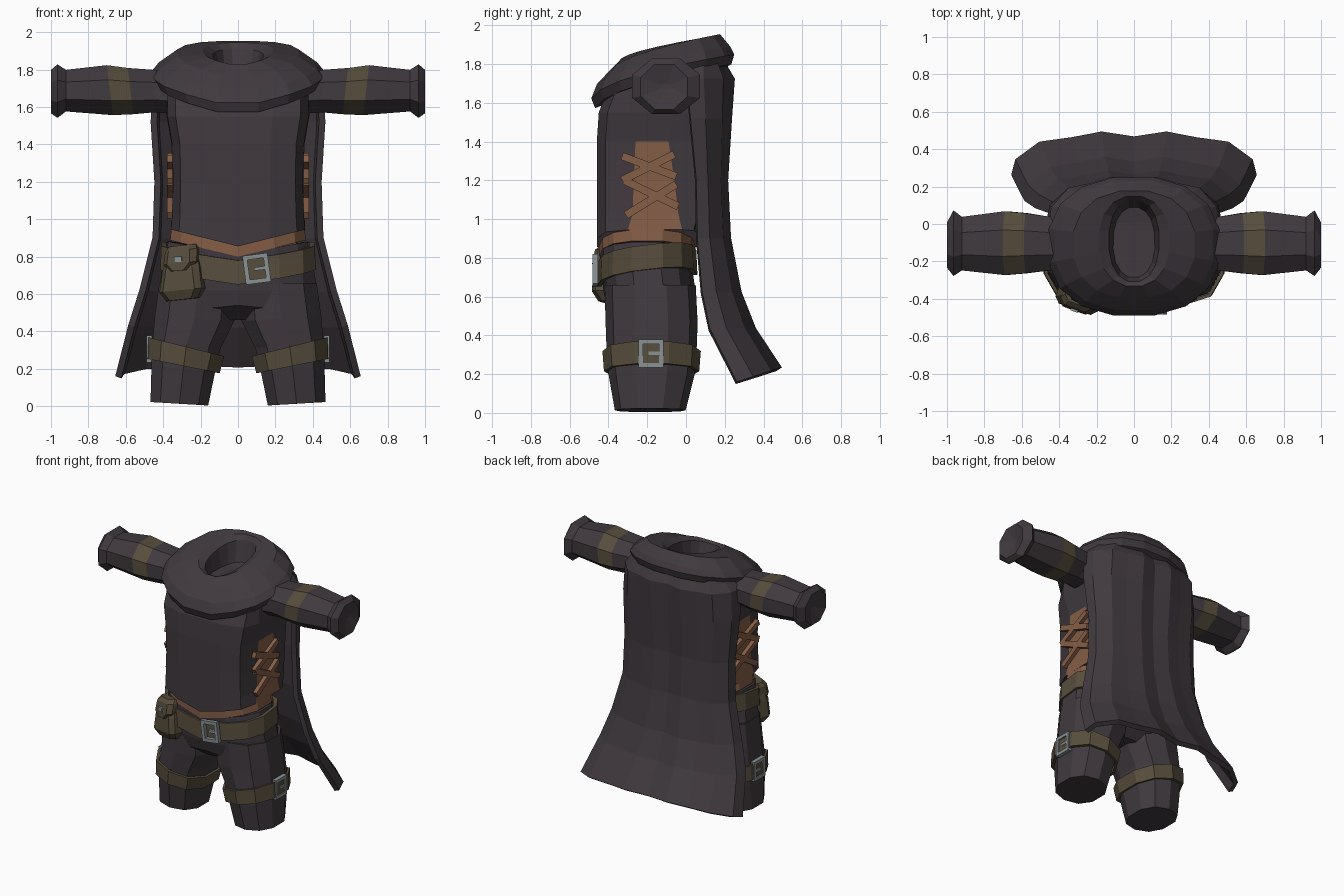
import bpy, bmesh, math
from mathutils import Matrix, Vector

if "Cube" in bpy.data.objects:
    bpy.data.objects.remove(bpy.data.objects["Cube"])


def material(name, rgb):
    m = bpy.data.materials.new(name)
    m.diffuse_color = (*rgb, 1)
    m.use_nodes = True
    m.node_tree.nodes["Principled BSDF"].inputs["Base Color"].default_value = m.diffuse_color
    return m


CLOTH = material("dark cloth", (0.052, 0.042, 0.049))
STRAP = material("olive strap", (0.094, 0.074, 0.045))
LEATHER = material("tan leather", (0.235, 0.112, 0.062))
METAL = material("grey metal", (0.25, 0.29, 0.30))


def finish(name, bm, *mats):
    bmesh.ops.recalc_face_normals(bm, faces=bm.faces)
    me = bpy.data.meshes.new(name)
    bm.to_mesh(me)
    bm.free()
    for m in mats:
        me.materials.append(m)
    ob = bpy.data.objects.new(name, me)
    bpy.context.collection.objects.link(ob)
    return ob


def loft(name, rings, mats, caps=True, rule=None, closed=True):
    """Skin a list of point rings; rule(row, column) picks the material."""
    bm = bmesh.new()
    rows = [[bm.verts.new(p) for p in r] for r in rings]
    n = len(rows[0])
    for i in range(len(rows) - 1):
        for j in range(n if closed else n - 1):
            k = (j + 1) % n
            f = bm.faces.new((rows[i][j], rows[i][k], rows[i + 1][k], rows[i + 1][j]))
            f.material_index = rule(i, j) if rule else 0
    if caps:
        bm.faces.new(rows[0])
        bm.faces.new(rows[-1])
    return finish(name, bm, *mats)


def oval(cx, rx, y0, y1, z, n=14, p=2.6):
    """Squared-off oval between y0 and y1; z is a number or a function of x, y."""
    pts = []
    for i in range(n):
        a = 2 * math.pi * (i + 0.5) / n
        c, s = math.cos(a), math.sin(a)
        x = cx + rx * math.copysign(abs(c) ** (2 / p), c)
        y = (y0 + y1) / 2 + (y1 - y0) / 2 * math.copysign(abs(s) ** (2 / p), s)
        pts.append((x, y, z(x, y) if callable(z) else z))
    return pts


def boxes(name, mat, parts):
    """parts: (matrix, size) pairs joined in one object."""
    bm = bmesh.new()
    for m, size in parts:
        bmesh.ops.create_cube(bm, size=1, matrix=m @ Matrix.Diagonal((*size, 1)))
    return finish(name, bm, mat)


def buckle(name, m, w, h):
    T = Matrix.Translation
    t = 0.024
    parts = [(m @ T((s * (w - t) / 2, 0, 0)), (t, 0.03, h)) for s in (-1, 1)]
    parts += [(m @ T((0, 0, s * (h - t) / 2)), (w, 0.03, t)) for s in (-1, 1)]
    parts += [(m @ T((0.02, 0, 0.0)), (w * 0.5, 0.024, 0.018))]
    boxes(name, METAL, parts)


# Tunic: half outline mirrored, side column is the leather lacing panel
def tunic_ring(z, w, front, back, v=0, lace=(-0.29, -0.06)):
    half = [(0, front), (0.5, front), (0.9, front + 0.045), (1.02, lace[0]), (1.03, lace[1]),
            (0.98, back - 0.06), (0.5, back), (0, back)]
    full = half + [(-x, y) for x, y in half[-2:0:-1]]
    return [(x * w, y, z + v * abs(x * w)) for x, y in full]


loft("tunic", [tunic_ring(0.855, 0.35, -0.46, 0.10, 0.25, (-0.30, -0.02)),
               tunic_ring(1.0, 0.345, -0.46, 0.12, 0.08, (-0.275, -0.04)),
               tunic_ring(1.20, 0.34, -0.46, 0.14, 0, (-0.27, -0.06)),
               tunic_ring(1.40, 0.345, -0.46, 0.15, 0, (-0.26, -0.09)),
               tunic_ring(1.55, 0.37, -0.45, 0.17), tunic_ring(1.68, 0.37, -0.40, 0.17),
               tunic_ring(1.75, 0.28, -0.33, 0.12, 0, (-0.25, -0.03))],
     (CLOTH, LEATHER), rule=lambda i, j: int(i < 3 and j in (3, 10)))

# Leather waist band under the tunic
loft("waist_band", [oval(0, 0.37, -0.45, 0.05, lambda x, y: 0.80 + 0.24 * abs(x)),
                    oval(0, 0.362, -0.45, 0.05, lambda x, y: 0.86 + 0.31 * abs(x))], (LEATHER,))

# Shorts: hips and two legs
loft("hips", [oval(0, 0.38, -0.445, 0.03, lambda x, y: 0.81 + 0.19 * abs(x)),
              oval(0, 0.41, -0.44, 0.03, 0.76), oval(0, 0.43, -0.425, 0.05, 0.62),
              oval(0, 0.42, -0.40, 0.04, lambda x, y: 0.54 - 0.1 * abs(x)),
              oval(0, 0.12, -0.30, -0.03, 0.46)], (CLOTH,))

# Leg sections: z, inner x, outer x, front y, back y
LEGS = [(0.0, 0.155, 0.475, -0.365, -0.005), (0.2, 0.115, 0.47, -0.40, 0.045), (0.33, 0.085, 0.465, -0.41, 0.055),
        (0.47, 0.01, 0.455, -0.415, 0.06), (0.66, -0.005, 0.43, -0.42, 0.05)]


def leg_ring(z, s, tilt=0.0, grow=0.0):
    lo, hi = next((p, q) for p, q in zip(LEGS, LEGS[1:]) if z <= q[0])
    t = (z - lo[0]) / (hi[0] - lo[0])
    a, b, f, k = (p + (q - p) * t for p, q in zip(lo[1:], hi[1:]))
    return oval(s * (a + b) / 2, (b - a) / 2 + grow, f - grow, k + grow,
                lambda x, y: z + tilt * (abs(x) - 0.29), 10, 2.3)


for s, side in ((1, "right"), (-1, "left")):
    loft("leg_" + side, [leg_ring(z, s, t) for z, t in
                         ((0.012, 0.06), (0.2, 0.1), (0.33, 0.1), (0.47, 0.05), (0.66, 0))], (CLOTH,))
    loft("thigh_strap_" + side, [leg_ring(0.215, s, 0.2, 0.004), leg_ring(0.215, s, 0.2, 0.022),
                                 leg_ring(0.322, s, 0.25, 0.022), leg_ring(0.322, s, 0.25, 0.004)],
         (STRAP,), caps=False)
    buckle("thigh_buckle_" + side,
           Matrix.Translation((s * 0.474, -0.18, 0.307)) @ Matrix.Rotation(math.pi / 2, 4, 'Z'), 0.13, 0.145)

    # Sleeve with a slanted band and a recessed flared cuff: x, y0, y1, z0, z1
    sleeve = [(0.30, -0.26, 0.04, 1.56, 1.79), (0.45, -0.25, 0.04, 1.57, 1.80), (0.575, -0.265, 0.06, 1.56, 1.81),
              (0.685, -0.275, 0.07, 1.555, 1.825), (0.92, -0.25, 0.04, 1.575, 1.80),
              (0.965, -0.28, 0.075, 1.54, 1.83), (1.0, -0.235, 0.01, 1.565, 1.80), (0.975, -0.12, -0.08, 1.67, 1.70)]
    rings = []
    for i, (x, y0, y1, z0, z1) in enumerate(sleeve):
        r = []
        for k in range(8):
            a = math.pi / 4 * (k + 0.5)
            z = (z0 + z1) / 2 + (z1 - z0) / 2 * math.sin(a) * 1.07
            slant = 0.12 * (z - 1.69) if i in (2, 3) else 0
            r.append((s * (x + slant), (y0 + y1) / 2 + (y1 - y0) / 2 * math.cos(a) * 1.07, z))
        rings.append(r)
    loft("sleeve_" + side, rings, (CLOTH, STRAP), rule=lambda i, j: int(i == 2))

    # Criss-cross lacing on the side panel
    laces = []
    for y0, z0, y1, z1 in ((-0.33, 1.325, -0.05, 1.22), (-0.06, 1.335, -0.33, 1.20),
                           (-0.32, 1.20, -0.04, 1.065), (-0.05, 1.18, -0.31, 1.02)):
        laces.append((Matrix.Translation((s * 0.364, (y0 + y1) / 2, (z0 + z1) / 2)) @
                      Matrix.Rotation(math.atan2(z1 - z0, y1 - y0), 4, 'X'),
                      (0.03, math.hypot(y1 - y0, z1 - z0), 0.04)))
    boxes("lacing_" + side, LEATHER, laces)


# Belt, rising towards the sides and back
def belt_z(h):
    return lambda x, y: 0.715 + h + 0.14 * abs(x) + 0.12 * (y + 0.44)


loft("belt", [oval(0, 0.40 + g, -0.435 - g, 0.035 + g, belt_z(h)) for g, h in
              ((0, -0.062), (0.024, -0.062), (0.018, 0.066), (-0.01, 0.066))], (STRAP,), caps=False)
buckle("belt_buckle", Matrix.Translation((0.10, -0.468, 0.735)) @ Matrix.Rotation(-0.13, 4, 'Y'), 0.135, 0.155)

# Belt pouch with flap and clasp
turn = Matrix.Translation((-0.292, -0.385, 0)) @ Matrix.Rotation(-0.35, 4, 'Z')


def pouch_ring(z, w, d, off=0):
    c = 0.03
    pts = [(-w, -d + c), (-w + c, -d), (w - c, -d), (w, -d + c), (w, d), (-w, d)]
    return [turn @ Vector((x, y + off, z + 0.1 * x)) for x, y in pts]


loft("pouch", [pouch_ring(0.57, 0.09, 0.05), pouch_ring(0.62, 0.12, 0.075), pouch_ring(0.73, 0.105, 0.07),
               pouch_ring(0.82, 0.085, 0.05)], (STRAP,))
loft("pouch_flap", [pouch_ring(0.725, 0.06, 0.065, -0.018), pouch_ring(0.765, 0.095, 0.068, -0.014),
                    pouch_ring(0.835, 0.09, 0.06, -0.008), pouch_ring(0.86, 0.075, 0.045)], (STRAP,))
boxes("pouch_clasp", METAL, [(turn @ Matrix.Translation((0, -0.081, 0.785)), (0.04, 0.014, 0.03))])

# Cape: rows of z, half width, edge y, centre y, with pleats growing to the hem
cape_rows = [(1.83, 0.35, 0.03, 0.17), (1.72, 0.44, 0.0, 0.235), (1.52, 0.45, 0.02, 0.22), (1.2, 0.43, 0.05, 0.20),
             (0.9, 0.44, 0.055, 0.215), (0.62, 0.51, 0.08, 0.27), (0.43, 0.57, 0.12, 0.345), (0.19, 0.64, 0.26, 0.48)]
columns = [(-1, 0), (-0.97, 0.36), (-0.78, 0.76), (-0.52, 0.86), (-0.27, 1), (0, 0.88),
           (0.27, 1), (0.52, 0.86), (0.78, 0.76), (0.97, 0.36), (1, 0)]
cape = loft("cape", [[(u * w, e + (c - e) * t, z + (0.07 * (t - 0.5) if z < 0.3 else 0)) for u, t in columns]
                     for z, w, e, c in cape_rows], (CLOTH,), caps=False, closed=False)
thick = cape.modifiers.new("thickness", 'SOLIDIFY')
thick.thickness = 0.035
thick.offset = 0


# Draped cowl: nested rings from underside, over the roll, into the neck opening
def cowl_ring(rx, y0, y1, z0, z1, power=0.65):
    def z(x, y):
        s = min(max((y - y0) / (y1 - y0), 0), 1)
        return z0 + (z1 - z0) * s ** power
    return oval(0, rx, y0, y1, z, 16, 2.3)


loft("cowl", [cowl_ring(0.35, -0.42, 0.17, 1.575, 1.76, 0.5), cowl_ring(0.44, -0.475, 0.24, 1.55, 1.80, 0.5),
              cowl_ring(0.465, -0.495, 0.255, 1.60, 1.85, 0.5), cowl_ring(0.43, -0.465, 0.235, 1.685, 1.89, 0.6),
              cowl_ring(0.33, -0.40, 0.18, 1.75, 1.955, 0.55), cowl_ring(0.19, -0.335, 0.15, 1.825, 1.945),
              cowl_ring(0.135, -0.31, 0.13, 1.815, 1.91), cowl_ring(0.11, -0.27, 0.09, 1.70, 1.76)], (CLOTH,))
